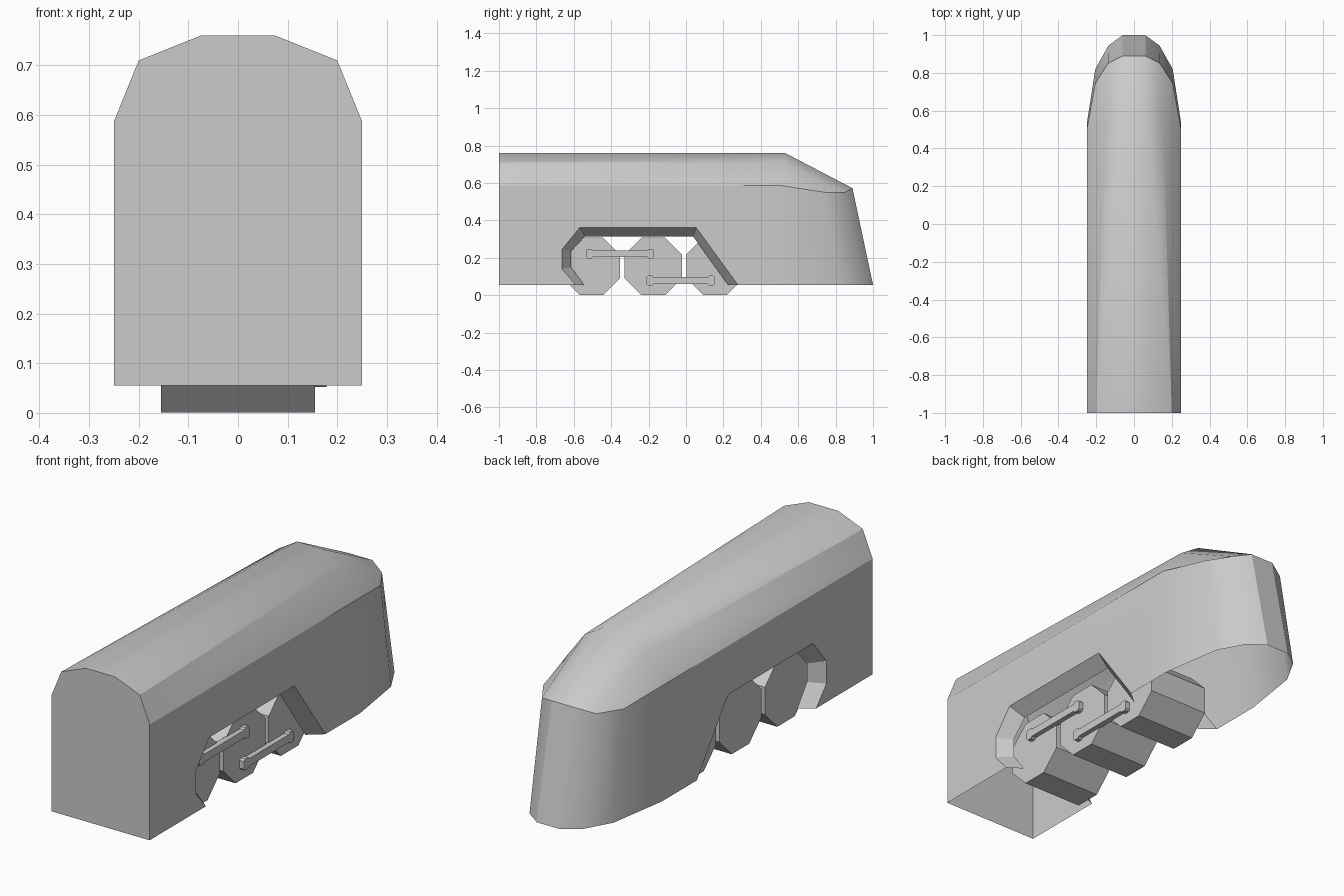
import bpy, bmesh, math
from mathutils import Vector

if "Cube" in bpy.data.objects:
    bpy.data.objects.remove(bpy.data.objects["Cube"])


def finish(name, bm, angle=None):
    bmesh.ops.recalc_face_normals(bm, faces=bm.faces[:])
    me = bpy.data.meshes.new(name)
    bm.to_mesh(me)
    bm.free()
    ob = bpy.data.objects.new(name, me)
    bpy.context.collection.objects.link(ob)
    if angle:
        bpy.ops.object.select_all(action='DESELECT')
        ob.select_set(True)
        bpy.context.view_layer.objects.active = ob
        bpy.ops.object.shade_smooth_by_angle(angle=math.radians(angle))
    return ob


def prism(name, profile, x0, x1):
    """Extrude a (y, z) outline along x."""
    bm = bmesh.new()
    f = bm.faces.new([bm.verts.new((x0, y, z)) for y, z in profile])
    ext = bmesh.ops.extrude_face_region(bm, geom=[f])
    bmesh.ops.translate(bm, vec=(x1 - x0, 0, 0),
                        verts=[v for v in ext['geom'] if isinstance(v, bmesh.types.BMVert)])
    return finish(name, bm)


# Streamlined shell: half of it, open underneath, mirrored across x
LOW = 0.055
bm = bmesh.new()
V = lambda *p: bm.verts.new(p)
face = lambda *vs: bm.faces.new(vs)

a1, b1, c1, d1 = V(.25, -1, LOW), V(.25, -1, .587), V(.2, -1, .71), V(.075, -1, .76)
e1, g1 = V(0, -1, .76), V(0, -1, LOW)
a2, b2, c2, d2, e2 = (V(.25, .53, LOW), V(.25, .50, .587), V(.155, .515, .71),
                      V(.07, .53, .76), V(0, .53, .76))
a3, b3, c3, d3, e3 = (V(.205, .82, LOW), V(.205, .745, .55), V(.138, .85, .55),
                      V(.06, .89, .572), V(0, .89, .572))
a4, a5, a6 = V(.135, .945, LOW), V(.06, 1, LOW), V(0, 1, LOW)

# Wheel opening with its sloped inner rim
outer = [(-.59, LOW), (-.663, .14), (-.663, .245), (-.567, .363), (.053, .363), (.278, LOW)]
inner = [(-.545, LOW), (-.615, .15), (-.615, .235), (-.54, .315), (.037, .315), (.225, LOW)]
rim_o = [V(.25, y, z) for y, z in outer]
rim_i = [V(.185, y, z) for y, z in inner]

face(a1, *rim_o, a2, b2, b1)
for i in range(len(outer) - 1):
    face(rim_o[i], rim_o[i + 1], rim_i[i + 1], rim_i[i])
face(a1, b1, c1, d1, e1, g1)
for p, q in (((b1, c1, d1, e1), (b2, c2, d2, e2)),
             ((a2, b2, c2, d2, e2), (a3, b3, c3, d3, e3)),
             ((a3, a4, a5, a6), (b3, c3, d3, e3))):
    for i in range(len(p) - 1):
        face(p[i], p[i + 1], q[i + 1], q[i])
shell = finish("body_shell", bm, 30)
mirror = shell.modifiers.new("mirror", 'MIRROR')
mirror.use_clip = True
mirror.merge_threshold = 0.0005

# Octagonal wheel drums
R = 0.153 / math.cos(math.pi / 8)
for n, cy in enumerate((-.506, -.175, .155)):
    ring = [(cy + R * math.cos((k + .5) * math.pi / 4),
             .154 + R * math.sin((k + .5) * math.pi / 4)) for k in range(8)]
    prism(f"wheel_{n + 1}", ring, -.155, .155)

# Connecting rods with knobbed ends
for n, (cy, cz) in enumerate(((-.353, .222), (-.028, .078))):
    quarter = [(.145, .018), (.152, .026), (.174, .026), (.182, .018)]
    right = quarter + [(y, -z) for y, z in reversed(quarter)]
    pts = right + [(-y, -z) for y, z in right]
    prism(f"connecting_rod_{n + 1}", [(cy + y, cz + z) for y, z in pts], .15, .178)
